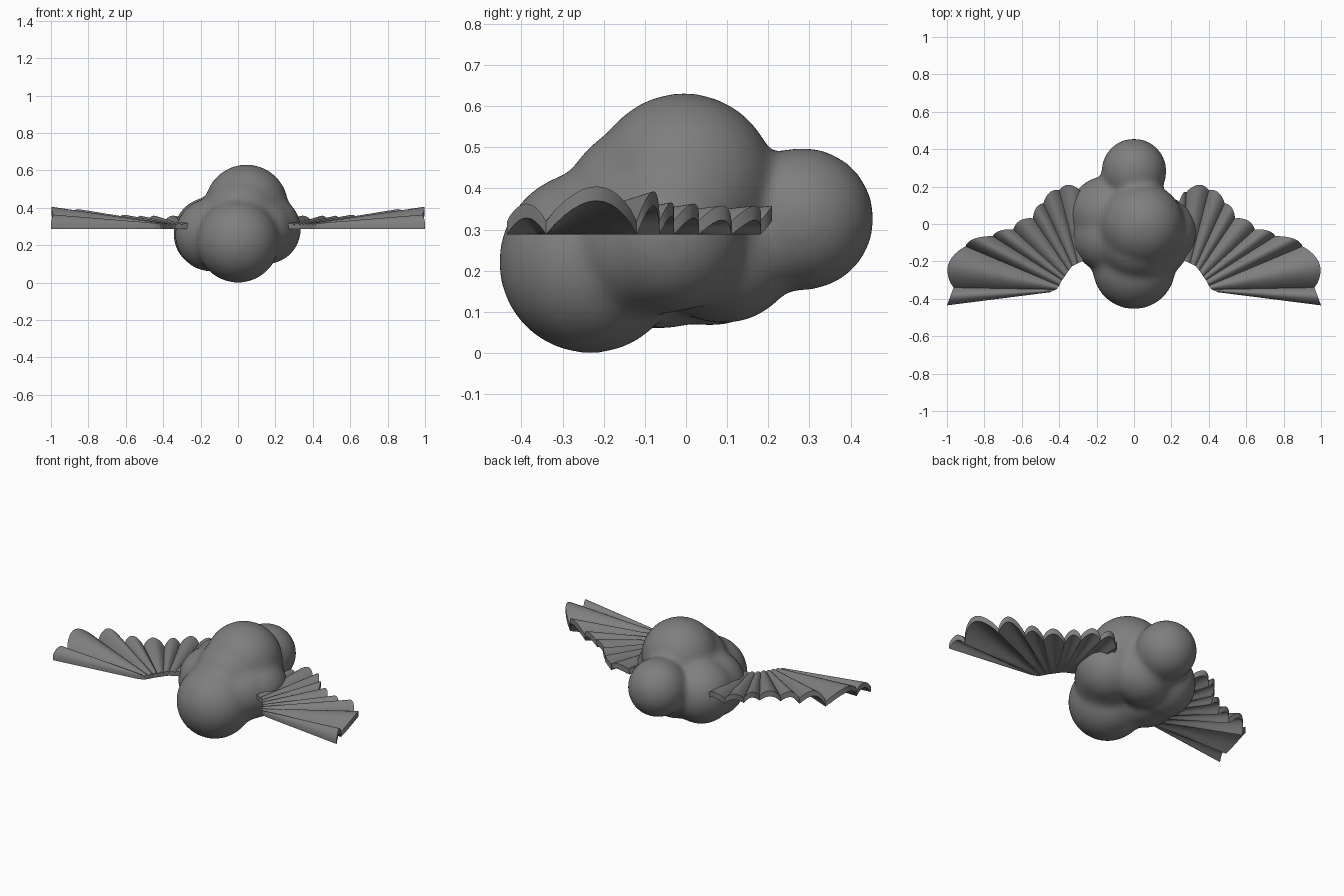
import bpy, bmesh, math
from mathutils import Vector, Matrix

if "Cube" in bpy.data.objects:
    bpy.data.objects.remove(bpy.data.objects["Cube"])

grey = bpy.data.materials.new("dark_grey")
grey.diffuse_color = (0.21, 0.21, 0.21, 1)
grey.use_nodes = True
grey.node_tree.nodes["Principled BSDF"].inputs["Base Color"].default_value = grey.diffuse_color


def make_object(name, bm):
    mesh = bpy.data.meshes.new(name)
    bm.to_mesh(mesh)
    bm.free()
    mesh.materials.append(grey)
    for p in mesh.polygons:
        p.use_smooth = True
    ob = bpy.data.objects.new(name, mesh)
    bpy.context.collection.objects.link(ob)
    return ob


def smooth(ob):
    bpy.ops.object.select_all(action='DESELECT')
    ob.select_set(True)
    bpy.context.view_layer.objects.active = ob
    bpy.ops.object.shade_smooth_by_angle(angle=math.radians(35))


# Cloud body: overlapping puffs fused into one skin (x, y, z, radius)
puffs = [
    (0.00, -0.233, 0.221, 0.223),   # front
    (0.045, -0.005, 0.408, 0.225),  # top
    (0.00, 0.283, 0.326, 0.175),    # back
    (-0.15, 0.06, 0.262, 0.197),    # left
    (-0.14, -0.06, 0.255, 0.198),   # left front
    (0.15, -0.04, 0.285, 0.188),    # right
    (0.11, -0.10, 0.28, 0.19),      # right front
    (0.00, 0.09, 0.26, 0.19),       # core
    (0.02, -0.09, 0.35, 0.21),      # neck between front and top
]
bm = bmesh.new()
for x, y, z, r in puffs:
    bmesh.ops.create_icosphere(bm, subdivisions=4, radius=r,
                               matrix=Matrix.Translation((x, y, z)))
body = make_object("cloud_body", bm)
rm = body.modifiers.new("fuse", 'REMESH')
rm.mode = 'VOXEL'
rm.voxel_size = 0.014
rm.use_smooth_shade = True
sm = body.modifiers.new("soften", 'SMOOTH')
sm.factor = 0.5
sm.iterations = 28

# Wing: fan of arched flutes between an inner arc and a scalloped outer edge
inner = [(0.22, -0.15), (0.26, -0.19), (0.30, -0.21), (0.33, -0.225),
         (0.35, -0.25), (0.37, -0.28), (0.385, -0.30), (0.40, -0.33),
         (0.415, -0.35), (0.45, -0.365)]
outer = [(0.23, 0.08), (0.28, 0.17), (0.40, 0.18), (0.485, 0.11),
         (0.54, 0.03), (0.645, -0.03), (0.755, -0.065), (0.90, -0.12),
         (0.965, -0.34), (1.0, -0.435)]
heights = [0.05, 0.07, 0.07, 0.07, 0.075, 0.078, 0.105, 0.117, 0.075]
bulges = [0.03, 0.035, 0.025, 0.02, 0.025, 0.02, 0.03, 0.062, 0.0]
STEPS, ROWS, BASE, THICK = 12, 6, 0.288, 0.035


def build_wing(name, side):
    bm = bmesh.new()
    top, low = [], []
    for i, h in enumerate(heights):
        a, b = Vector(inner[i]), Vector(inner[i + 1])
        c, d = Vector(outer[i]), Vector(outer[i + 1])
        out = ((c + d) / 2 - (a + b) / 2).normalized()
        for k in range(STEPS + (i == len(heights) - 1)):
            s = k / STEPS
            arch = math.sin(math.pi * s) ** 0.8 if 0 < s < 1 else 0
            p = a.lerp(b, s)
            q = c.lerp(d, s) + out * bulges[i] * arch
            trow, lrow = [], []
            for j in range(ROWS + 1):
                t = j / ROWS
                v = p.lerp(q, t)
                rise = 0.012 + (h - 0.012) * t
                zt = BASE + 0.02 + 0.012 * t + (rise - 0.02 - 0.012 * t + 0.018 * (1 - t)) * arch
                zl = max(BASE, zt - THICK)
                trow.append(bm.verts.new((side * v.x, v.y, zt)))
                lrow.append(bm.verts.new((side * v.x, v.y, zl)))
            top.append(trow)
            low.append(lrow)
    for i in range(len(top) - 1):
        for j in range(ROWS):
            bm.faces.new((top[i][j], top[i][j + 1], top[i + 1][j + 1], top[i + 1][j]))
            bm.faces.new((low[i][j], low[i + 1][j], low[i + 1][j + 1], low[i][j + 1]))
        for j in (0, ROWS):
            bm.faces.new((top[i][j], top[i + 1][j], low[i + 1][j], low[i][j]))
    for i in (0, -1):
        for j in range(ROWS):
            bm.faces.new((top[i][j], top[i][j + 1], low[i][j + 1], low[i][j]))
    bmesh.ops.recalc_face_normals(bm, faces=bm.faces)
    smooth(make_object(name, bm))


build_wing("right_wing", 1)
build_wing("left_wing", -1)
